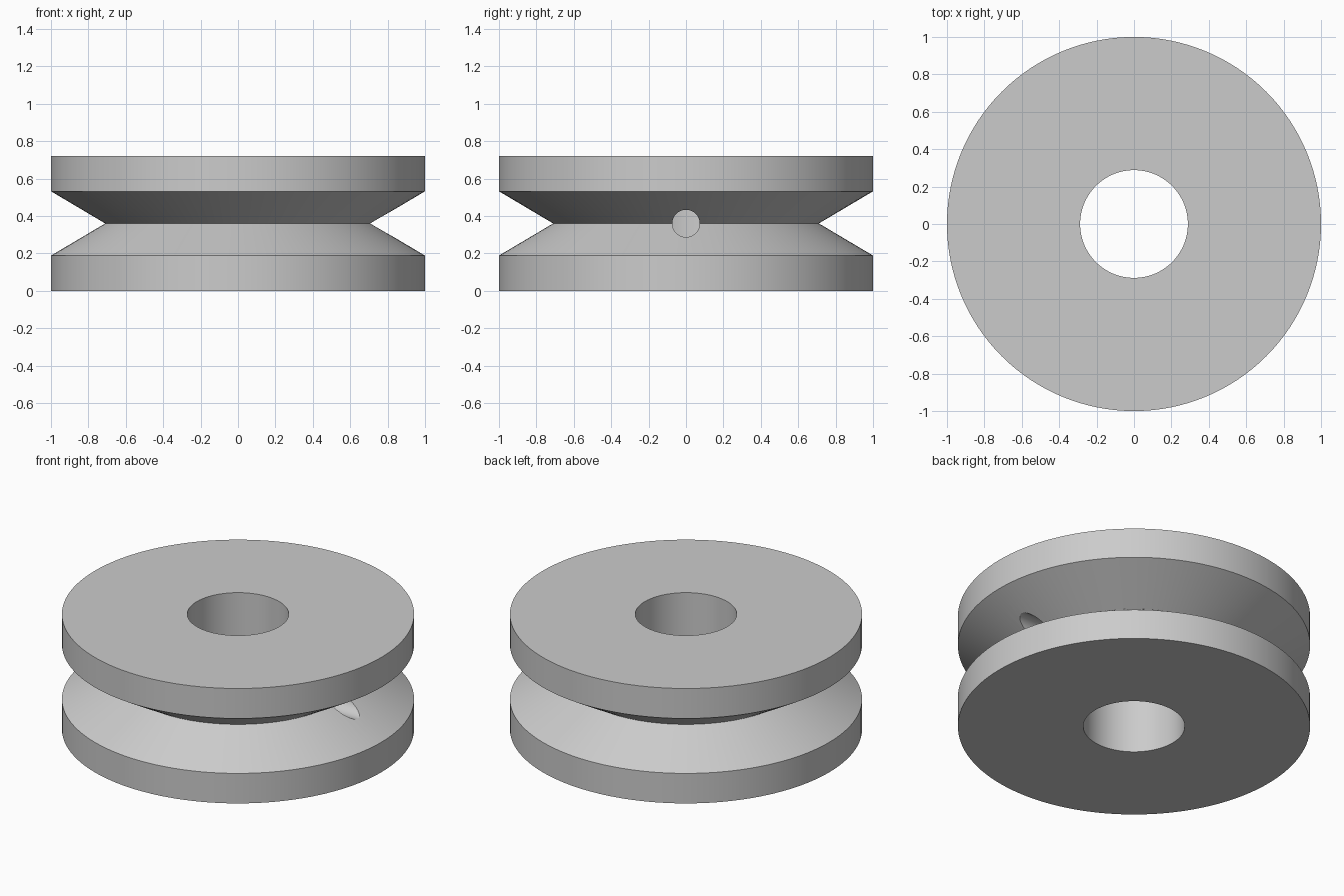
import bpy
import math

if "Cube" in bpy.data.objects:
    bpy.data.objects.remove(bpy.data.objects["Cube"])

SEGMENTS = 128
HEIGHT = 0.72
MID = HEIGHT / 2

grey = bpy.data.materials.new("plain_grey")
grey.diffuse_color = (0.6, 0.6, 0.6, 1)
grey.use_nodes = True
grey.node_tree.nodes["Principled BSDF"].inputs["Base Color"].default_value = grey.diffuse_color

# Pulley wheel: closed (radius, height) profile swept around z
profile = [(0.288, 0), (1, 0), (1, 0.188), (0.71, MID),
           (1, HEIGHT - 0.188), (1, HEIGHT), (0.288, HEIGHT)]
n = len(profile)
verts, faces = [], []
for i in range(SEGMENTS):
    a = 2 * math.pi * i / SEGMENTS
    verts += [(r * math.cos(a), r * math.sin(a), z) for r, z in profile]
    j = (i + 1) % SEGMENTS
    for k in range(n):
        m = (k + 1) % n
        faces.append((i * n + k, j * n + k, j * n + m, i * n + m))
mesh = bpy.data.meshes.new("pulley_wheel")
mesh.from_pydata(verts, [], faces)
mesh.materials.append(grey)
wheel = bpy.data.objects.new("pulley_wheel", mesh)
bpy.context.collection.objects.link(wheel)

# Set-screw hole: radial, from the groove into the bore on one side
bpy.ops.mesh.primitive_cylinder_add(vertices=48, radius=0.073, depth=1.0,
                                    location=(0.6, 0, MID),
                                    rotation=(0, math.pi / 2, 0))
cutter = bpy.context.object
cutter.name = "screw_hole_cutter"
cutter.data.materials.append(grey)
cutter.hide_render = True

cut = wheel.modifiers.new("screw_hole", "BOOLEAN")
cut.operation = "DIFFERENCE"
cut.solver = "EXACT"
cut.object = cutter
bpy.ops.object.select_all(action="DESELECT")
wheel.select_set(True)
bpy.context.view_layer.objects.active = wheel
bpy.ops.object.modifier_apply(modifier=cut.name)
bpy.data.objects.remove(cutter)

# Smooth round walls, sharp rims
bpy.ops.object.shade_smooth_by_angle(angle=math.radians(25))
